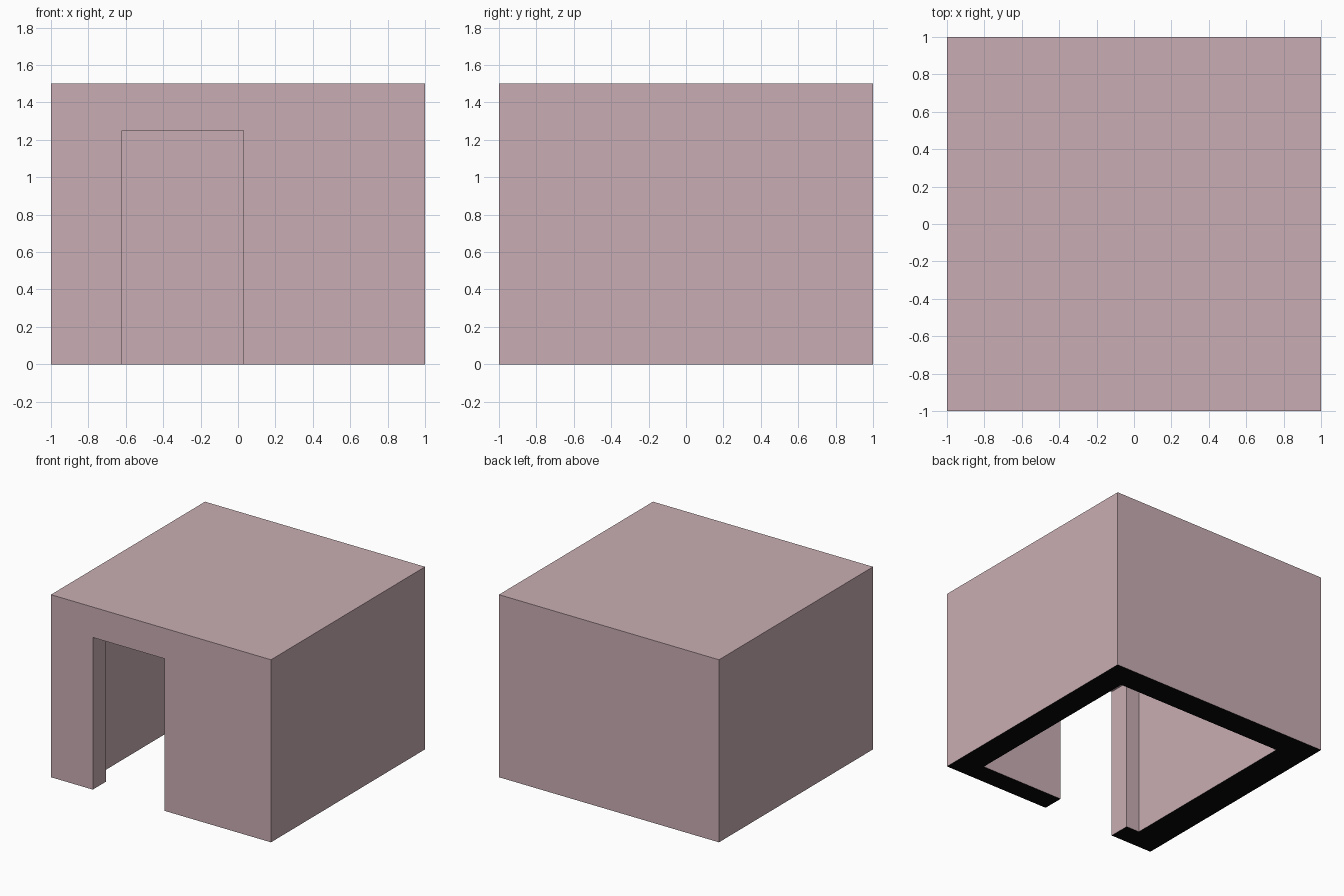
import bpy
import bmesh

if "Cube" in bpy.data.objects:
    bpy.data.objects.remove(bpy.data.objects["Cube"], do_unlink=True)


def material(name, rgb):
    mat = bpy.data.materials.new(name)
    mat.use_nodes = True
    mat.diffuse_color = (*rgb, 1)
    mat.node_tree.nodes["Principled BSDF"].inputs["Base Color"].default_value = (*rgb, 1)
    return mat


def prism(name, outline, bottom, top):
    """Extrude a counter-clockwise plan outline from bottom to top."""
    bm = bmesh.new()
    base = bm.faces.new([bm.verts.new((x, y, bottom)) for x, y in outline])
    raised = bmesh.ops.extrude_face_region(bm, geom=[base], use_keep_orig=True)["geom"]
    verts = [v for v in raised if isinstance(v, bmesh.types.BMVert)]
    bmesh.ops.translate(bm, verts=verts, vec=(0, 0, top - bottom))
    bmesh.ops.recalc_face_normals(bm, faces=bm.faces)
    mesh = bpy.data.meshes.new(name)
    bm.to_mesh(mesh)
    bm.free()
    obj = bpy.data.objects.new(name, mesh)
    bpy.context.collection.objects.link(obj)
    return obj


# Outer block of the room
room = prism("room_shell", [(-1, -1), (1, -1), (1, 1), (-1, 1)], 0, 1.5)

# Room cavity and doorway, joined in one plan outline
west, east, south, north = -0.74, 0.785, -0.825, 0.785
door_west, door_east = -0.62, 0.03
cutter = prism("room_cutter", [
    (west, south), (door_west, south), (door_west, -1.2), (door_east, -1.2),
    (door_east, south), (east, south), (east, north), (west, north)], -0.2, 1.25)
cutter.hide_render = True

cut = room.modifiers.new("hollow", "BOOLEAN")
cut.operation = "DIFFERENCE"
cut.solver = "EXACT"
cut.object = cutter
bpy.context.view_layer.update()
depsgraph = bpy.context.evaluated_depsgraph_get()
hollow = bpy.data.meshes.new_from_object(room.evaluated_get(depsgraph))
room.modifiers.clear()
room.data = hollow
bpy.data.objects.remove(cutter, do_unlink=True)

# Pink walls, black underside of the wall bases
hollow.materials.clear()
hollow.materials.append(material("dusty_pink", (0.584, 0.423, 0.451)))
hollow.materials.append(material("black", (0.002, 0.002, 0.002)))
for face in hollow.polygons:
    face.use_smooth = False
    face.material_index = 1 if face.normal.z < -0.9 and face.center.z < 0.01 else 0
